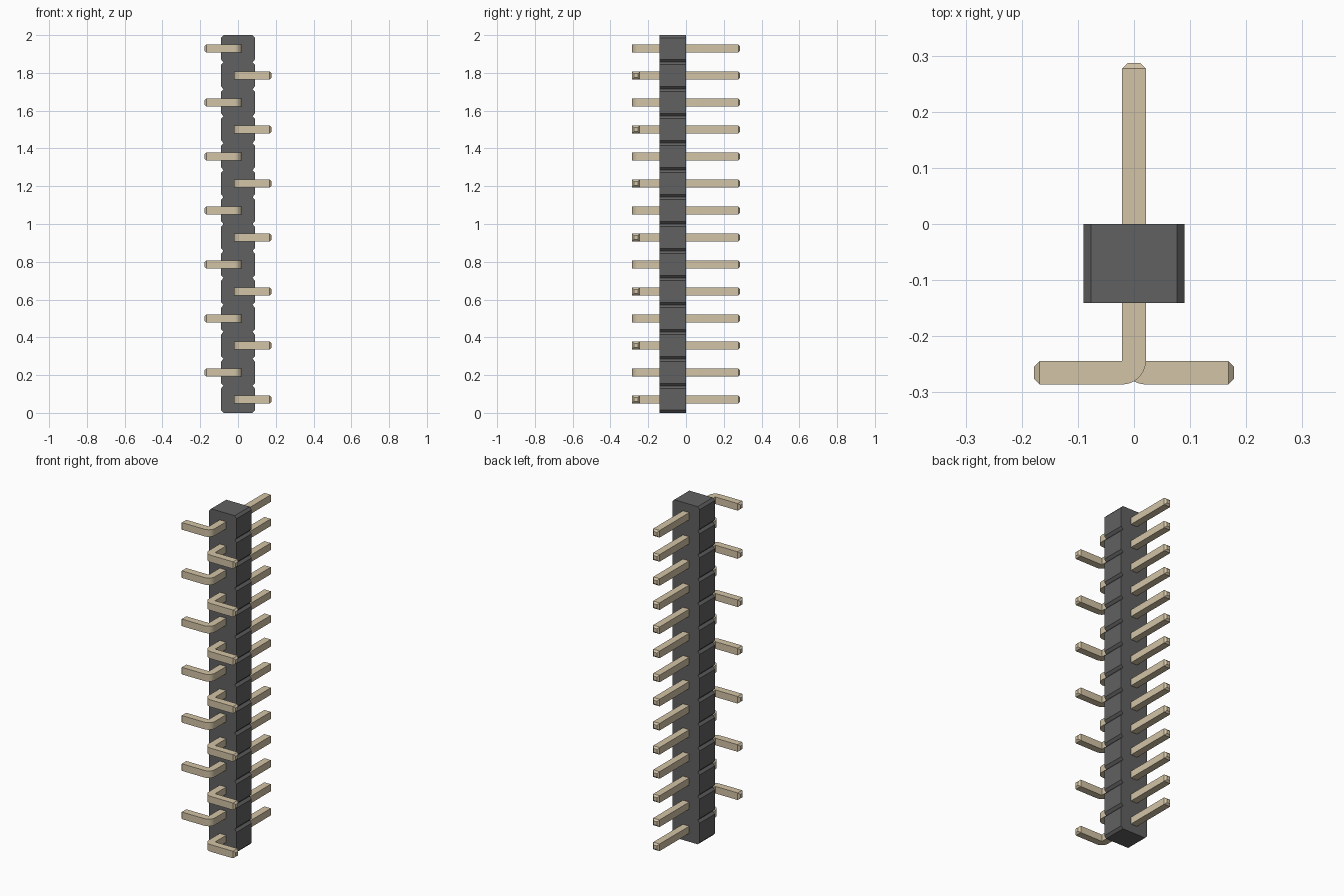
import bpy, bmesh, math
from mathutils import Vector, Matrix

if "Cube" in bpy.data.objects:
    bpy.data.objects.remove(bpy.data.objects["Cube"])

COUNT = 14
PITCH = 2.0 / COUNT
R = 0.021            # half thickness of a pin
LEG_Y = -0.265       # centre line of the bent leg


def material(name, colour):
    m = bpy.data.materials.new(name)
    m.diffuse_color = colour
    m.use_nodes = True
    m.node_tree.nodes["Principled BSDF"].inputs["Base Color"].default_value = m.diffuse_color
    return m


def prism(points, offset):
    """Closed outline of 3D points extruded along an offset."""
    bm = bmesh.new()
    face = bm.faces.new([bm.verts.new(p) for p in points])
    ext = bmesh.ops.extrude_face_region(bm, geom=[face], use_keep_orig=True)
    verts = [g for g in ext["geom"] if isinstance(g, bmesh.types.BMVert)]
    bmesh.ops.translate(bm, verts=verts, vec=offset)
    bmesh.ops.recalc_face_normals(bm, faces=bm.faces[:])
    return bm


def finish(bm, name, mat):
    # smooth shading with sharp edges kept above 30 degrees
    bm.normal_update()
    for f in bm.faces:
        f.smooth = True
    for e in bm.edges:
        e.smooth = e.calc_face_angle(0) < math.radians(30)
    mesh = bpy.data.meshes.new(name)
    bm.to_mesh(mesh)
    bm.free()
    mesh.materials.append(mat)
    return mesh


def add(name, mesh, loc=(0, 0, 0)):
    ob = bpy.data.objects.new(name, mesh)
    ob.location = loc
    bpy.context.collection.objects.link(ob)


def taper(bm, direction, length):
    """Frustum tip on the end face that looks along the direction."""
    d = Vector(direction)
    end = max(bm.faces, key=lambda f: (f.normal.dot(d) > 0.99, f.calc_center_median().dot(d)))
    tip = bmesh.ops.extrude_discrete_faces(bm, faces=[end])["faces"][0]
    c = tip.calc_center_median()
    bmesh.ops.scale(bm, verts=tip.verts[:], vec=(0.52, 0.52, 0.52), space=Matrix.Translation(-c))
    bmesh.ops.translate(bm, verts=tip.verts[:], vec=d * length)


def pin_mesh(side, mat):
    # L-shaped outline: rounded outer bend, sharp inner corner
    y_in = LEG_Y + R
    pts = [(-R, 0.277), (R, 0.277), (R, y_in), (0.168, y_in), (0.168, y_in - 2 * R)]
    for i in range(9):
        a = math.radians(270 - 90 * i / 8)
        pts.append((R + 2 * R * math.cos(a), y_in + 2 * R * math.sin(a)))
    bm = prism([(x * side, y, -R) for x, y in pts], (0, 0, 2 * R))
    taper(bm, (0, 1, 0), 0.01)
    taper(bm, (side, 0, 0), 0.01)
    return finish(bm, "pin", mat)


plastic = material("dark_plastic", (0.12, 0.12, 0.12, 1))
metal = material("pale_gold", (0.65, 0.55, 0.38, 1))

# Housing: chamfered cells joined into one notched strip
right = []
for i in range(COUNT):
    z0, z1 = i * PITCH, (i + 1) * PITCH
    right += [(0.077, z0), (0.09, z0 + 0.014), (0.09, z1 - 0.014)]
right.append((0.077, 2.0))
outline = right + [(-x, z) for x, z in reversed(right)]
body = prism([(x, -0.141, z) for x, z in outline], (0, 0.141, 0))
add("housing", finish(body, "housing", plastic))

# Pins: legs alternate right and left up the strip
pins = [pin_mesh(1, metal), pin_mesh(-1, metal)]
for i in range(COUNT):
    add(f"pin_{i + 1}", pins[i % 2], (0, 0, (i + 0.5) * PITCH))
